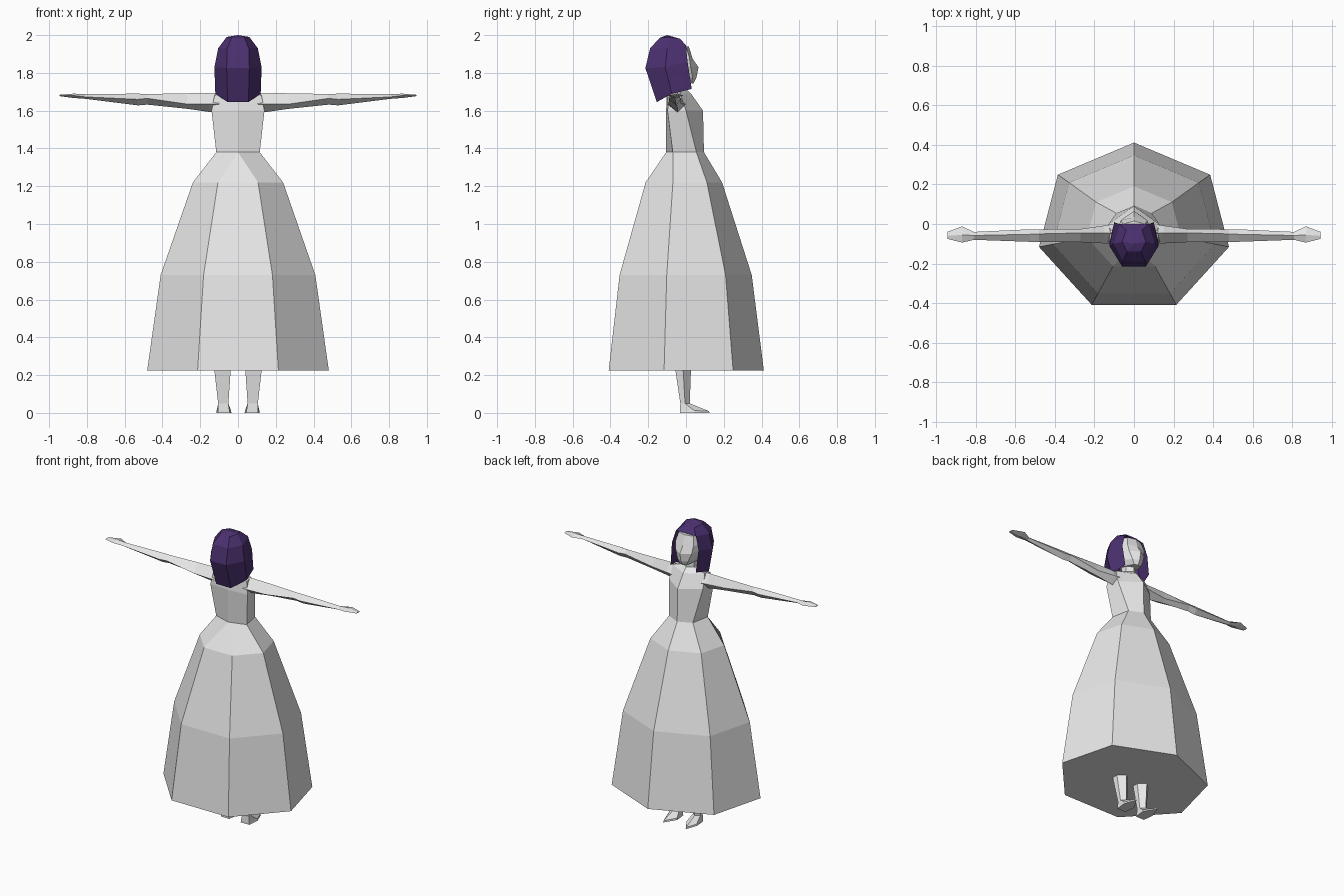
import bpy, bmesh, math


def material(name, color):
    m = bpy.data.materials.new(name)
    m.diffuse_color = (*color, 1)
    return m


GREY = material("pale_grey", (0.8, 0.8, 0.8))
PURPLE = material("dark_purple", (0.07, 0.03, 0.16))


def loft(name, rings, mat, closed=True, caps=(True, True)):
    """Skin a list of equal-length point rings into one flat-shaded object."""
    bm = bmesh.new()
    vs = [[bm.verts.new(p) for p in r] for r in rings]
    n = len(rings[0])
    for a, b in zip(vs, vs[1:]):
        for i in range(n if closed else n - 1):
            j = (i + 1) % n
            bm.faces.new((a[i], a[j], b[j], b[i]))
    for ring, cap in ((vs[0], caps[0]), (vs[-1], caps[1])):
        if cap:
            bm.faces.new(ring)
    bmesh.ops.remove_doubles(bm, verts=bm.verts, dist=0.0005)
    bmesh.ops.recalc_face_normals(bm, faces=bm.faces)
    me = bpy.data.meshes.new(name)
    bm.to_mesh(me)
    bm.free()
    me.materials.append(mat)
    ob = bpy.data.objects.new(name, me)
    bpy.context.collection.objects.link(ob)
    return ob


def mirrored(half):
    """Front point, right-hand points, back point -> full symmetric ring."""
    return half + [(-x, y, z) for x, y, z in reversed(half) if x > 0]


def heptagon(rx, ry, cy, z):
    angles = [math.pi / 2 - 2 * math.pi * i / 7 for i in range(7)]
    return [(rx * math.cos(a), cy + ry * math.sin(a), z) for a in angles]


# Skirt: seven sides, the two back corners meeting at the waist
waist = [(0, 0.095, 1.38), (0.09, 0.055, 1.38), (0.115, -0.07, 1.38), (0, -0.105, 1.38)]
waist7 = waist + [waist[3]] + [(-x, y, z) for x, y, z in (waist[2], waist[1])]
loft("skirt", [heptagon(0.493, 0.432, -0.02, 0.225),
               heptagon(0.42, 0.368, -0.02, 0.73),
               heptagon(0.245, 0.213, -0.022, 1.22),
               waist7], GREY, caps=(True, False))

# Bodice, shoulders and neck
loft("torso", [mirrored(r) for r in (
    waist,
    [(0, 0.09, 1.6), (0.128, 0.0, 1.6), (0.14, -0.098, 1.6), (0, -0.105, 1.6)],
    [(0, 0.03, 1.685), (0.12, -0.03, 1.69), (0.125, -0.085, 1.68), (0, -0.102, 1.69)],
    [(0, 0.0, 1.715), (0.04, -0.03, 1.715), (0.04, -0.07, 1.715), (0, -0.09, 1.715)],
    [(0, -0.005, 1.79), (0.04, -0.03, 1.79), (0.04, -0.075, 1.79), (0, -0.095, 1.79)],
)], GREY, caps=(False, True))

# Arms: x, y back, y ridge, y front, z bottom, z middle, z top
ARM = [(0.10, -0.098, -0.045, 0.0, 1.59, 1.635, 1.694),
       (0.15, -0.098, -0.045, -0.008, 1.593, 1.635, 1.694),
       (0.27, -0.092, -0.045, -0.025, 1.61, 1.635, 1.692),
       (0.48, -0.09, -0.05, -0.027, 1.632, 1.665, 1.688),
       (0.53, -0.09, -0.052, -0.027, 1.628, 1.66, 1.69),
       (0.81, -0.08, -0.058, -0.04, 1.663, 1.673, 1.688),
       (0.87, -0.094, -0.055, -0.012, 1.667, 1.68, 1.69),
       (0.945, -0.075, -0.06, -0.04, 1.677, 1.68, 1.684)]
for side, s in (("right", 1), ("left", -1)):
    loft(side + "_arm", [[(s * x, yb, zm), (s * x, yr, zt), (s * x, yf, zm), (s * x, yr, zb)]
                         for x, yb, yr, yf, zb, zm, zt in ARM], GREY)

# Legs: centre x, half width, y back, y front, z
LEG = [(0.08, 0.045, -0.06, 0.03, 0.35), (0.082, 0.043, -0.056, 0.026, 0.225),
       (0.078, 0.027, -0.03, 0.02, 0.05)]
for side, s in (("right", 1), ("left", -1)):
    rings = [[(s * (cx - w), yb, z), (s * (cx + w), yb, z), (s * (cx + w), (yb + yf) / 2, z),
              (s * cx, yf, z), (s * (cx - w), (yb + yf) / 2, z)] for cx, w, yb, yf, z in LEG]
    loft(side + "_leg", rings, GREY)
    # Pointed foot
    loft(side + "_foot", [rings[-1],
                          [(s * 0.045, -0.032, 0.012), (s * 0.105, -0.032, 0.012),
                           (s * 0.113, 0.045, 0.012), (s * 0.085, 0.12, 0.01),
                           (s * 0.037, 0.045, 0.012)],
                          [(s * 0.043, -0.032, 0), (s * 0.107, -0.032, 0), (s * 0.115, 0.045, 0),
                           (s * 0.085, 0.125, 0), (s * 0.035, 0.045, 0)]], GREY)

# Head, with the nose and chin as the front column
loft("head", [mirrored(r) for r in (
    [(0, 0.04, 1.745), (0.025, 0.03, 1.745), (0.05, -0.05, 1.755), (0, -0.1, 1.76)],
    [(0, 0.055, 1.775), (0.04, 0.035, 1.775), (0.08, -0.05, 1.79), (0, -0.14, 1.8)],
    [(0, 0.066, 1.83), (0.06, 0.025, 1.83), (0.095, -0.06, 1.84), (0, -0.17, 1.84)],
    [(0, 0.035, 1.875), (0.068, 0.018, 1.88), (0.095, -0.07, 1.88), (0, -0.17, 1.88)],
    [(0, 0.015, 1.94), (0.055, 0.0, 1.94), (0.08, -0.08, 1.94), (0, -0.15, 1.94)],
)], GREY)

# Bobbed hair: an open sheet round the face, closed by a crown
HAIR = [[(0.055, -0.155, 1.645), (0.12, -0.075, 1.69), (0.095, 0.03, 1.715)],
        [(0.06, -0.215, 1.825), (0.125, -0.11, 1.83), (0.1, 0.008, 1.86)],
        [(0.057, -0.19, 1.93), (0.105, -0.1, 1.93), (0.075, 0.0, 1.945)],
        [(0.035, -0.14, 1.985), (0.06, -0.09, 1.99), (0.04, -0.03, 1.98)]]
bob = [list(reversed(h)) + [(-x, y, z) for x, y, z in h] for h in HAIR]
loft("hair", bob[:3], PURPLE, closed=False, caps=(False, False))
loft("hair_crown", bob[2:] + [[(0, -0.1, 2.0)] * 6], PURPLE, caps=(False, False))
